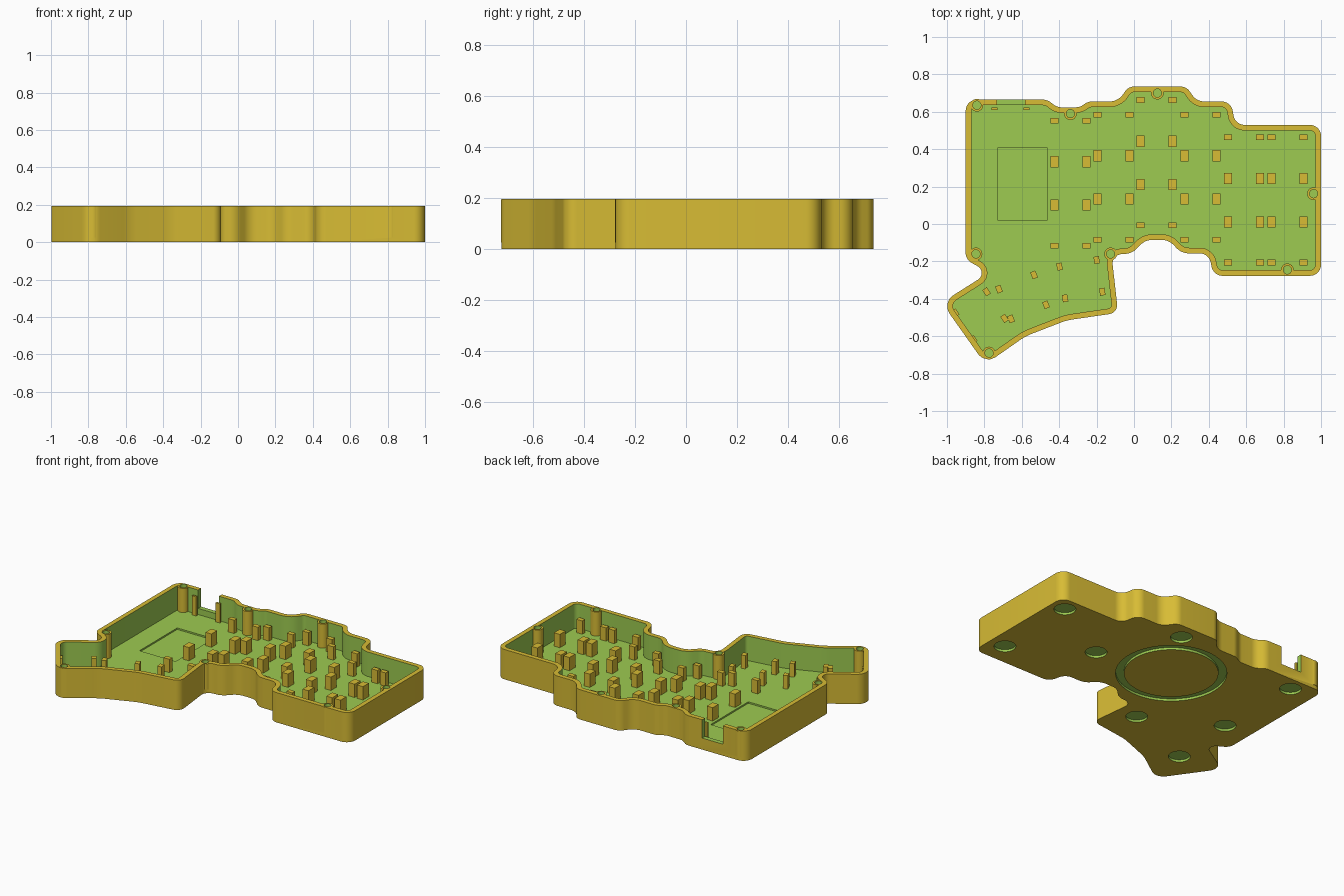
import bpy, bmesh, math
from mathutils import Vector, Matrix

if "Cube" in bpy.data.objects:
    bpy.data.objects.remove(bpy.data.objects["Cube"])

H, FLOOR, WALL = 0.195, 0.035, 0.03


def material(name, rgb):
    m = bpy.data.materials.new(name)
    m.diffuse_color = (*rgb, 1)
    m.use_nodes = True
    m.node_tree.nodes["Principled BSDF"].inputs["Base Color"].default_value = m.diffuse_color
    return m


YELLOW = material("yellow plastic", (0.686, 0.503, 0.035))
GREEN = material("green inside", (0.337, 0.597, 0.082))


def make_object(name, bm, mat=0):
    bmesh.ops.recalc_face_normals(bm, faces=bm.faces)
    for f in bm.faces:
        f.material_index = mat
    me = bpy.data.meshes.new(name)
    bm.to_mesh(me)
    bm.free()
    me.materials.append(YELLOW)
    me.materials.append(GREEN)
    ob = bpy.data.objects.new(name, me)
    bpy.context.collection.objects.link(ob)
    return ob


def prism(bm, pts, z0, z1):
    low = [bm.verts.new((x, y, z0)) for x, y in pts]
    top = [bm.verts.new((x, y, z1)) for x, y in pts]
    bm.faces.new(low[::-1])
    bm.faces.new(top)
    n = len(pts)
    for i in range(n):
        j = (i + 1) % n
        bm.faces.new((low[i], low[j], top[j], top[i]))


def box(bm, x, y, w, d, z0, z1, angle=0):
    rot = Matrix.Rotation(math.radians(angle), 2)
    pts = [rot @ Vector((sx * w / 2, sy * d / 2)) + Vector((x, y))
           for sx, sy in ((-1, -1), (1, -1), (1, 1), (-1, 1))]
    prism(bm, pts, z0, z1)


def circle(x, y, r, n=32):
    return [(x + r * math.cos(2 * math.pi * i / n),
             y + r * math.sin(2 * math.pi * i / n)) for i in range(n)]


def ring(bm, x, y, r0, r1, z0, z1, n=64):
    loops = [[bm.verts.new((px, py, z)) for px, py in circle(x, y, r, n)]
             for r, z in ((r0, z0), (r1, z0), (r1, z1), (r0, z1))]
    for a in range(4):
        p, q = loops[a], loops[(a + 1) % 4]
        for i in range(n):
            j = (i + 1) % n
            bm.faces.new((p[i], p[j], q[j], q[i]))


def rounded(corners, steps=10):
    """Round every corner (x, y, radius) of a closed polygon."""
    out, n = [], len(corners)
    for i, (x, y, r) in enumerate(corners):
        p = Vector((x, y))
        a = Vector(corners[i - 1][:2]) - p
        b = Vector(corners[(i + 1) % n][:2]) - p
        half = a.angle(b) / 2
        t = min(r / math.tan(half), 0.48 * a.length, 0.48 * b.length)
        r = t * math.tan(half)
        c = p + (a.normalized() + b.normalized()).normalized() * (r / math.sin(half))
        s, e = p + a.normalized() * t - c, p + b.normalized() * t - c
        sweep = math.atan2(s.x * e.y - s.y * e.x, s.dot(e))
        for k in range(steps + 1):
            out.append(c + Matrix.Rotation(sweep * k / steps, 2) @ s)
    return out


def inset(pts, d):
    """Offset a clockwise outline inwards."""
    out, n = [], len(pts)
    for i, p in enumerate(pts):
        a = (p - pts[i - 1]).normalized()
        b = (pts[(i + 1) % n] - p).normalized()
        na, nb = Vector((a.y, -a.x)), Vector((b.y, -b.x))
        m = (na + nb).normalized()
        out.append(p + m * (d / m.dot(na)))
    return out


def boolean(ob, other, operation):
    mod = ob.modifiers.new("cut", 'BOOLEAN')
    mod.operation, mod.solver, mod.object = operation, 'EXACT', other
    bpy.context.view_layer.update()
    dg = bpy.context.evaluated_depsgraph_get()
    me = bpy.data.meshes.new_from_object(ob.evaluated_get(dg))
    ob.modifiers.clear()
    ob.data = me
    bpy.data.objects.remove(other)


# Case outline, clockwise: x, y, corner radius
outline = rounded([
    (-.90, .665, .06), (-.465, .665, .07), (-.41, .624, .07), (-.29, .624, .07),
    (-.245, .655, .07), (-.085, .655, .09), (-.03, .735, .06), (.28, .735, .06),
    (.335, .655, .08), (.52, .655, .06), (.54, .53, .06), (1.0, .53, .06),
    (1.0, -.277, .06), (.425, -.277, .06), (.40, -.157, .06), (.255, -.157, .09),
    (.185, -.085, .09), (.06, -.085, .09), (-.01, -.157, .09), (-.12, -.165, .08),
    (-.085, -.475, .05), (-.36, -.515, .3), (-.58, -.60, .3), (-.795, -.75, .07),
    (-1.028, -.42, .07), (-.775, -.26, .05), (-.90, -.19, .06)])

# Case body, hollowed by the cavity
bm = bmesh.new()
prism(bm, outline, 0, H)
case = make_object("case", bm)
bm = bmesh.new()
prism(bm, inset(outline, WALL), FLOOR, H + 0.1)
boolean(case, make_object("cavity_cutter", bm, 1), 'DIFFERENCE')

# Screw posts
posts = [(-.84, .635), (-.34, .59), (.125, .70), (.96, .162),
         (.82, -.245), (-.125, -.16), (-.845, -.16), (-.775, -.69)]
bm = bmesh.new()
for x, y in posts:
    prism(bm, circle(x, y, 0.034), 0.025, H - 0.002)
boolean(case, make_object("screw_posts", bm), 'UNION')

# Screw holes, cable notch, display recess, foot recesses and magnet groove
bm = bmesh.new()
for x, y in posts:
    prism(bm, circle(x, y, 0.022, 24), 0.07, H + 0.1)
box(bm, -.658, .665, .15, .10, .075, H + 0.1)
box(bm, -.596, .215, .262, .39, FLOOR - 0.01, FLOOR + 0.02)
feet = [(.90, .435), (.89, -.13), (.43, .163), (.157, .624),
        (-.245, -.267), (-.715, -.012), (-.732, .571), (-.742, -.466)]
for x, y in feet:
    prism(bm, circle(x, y, 0.065), -0.05, 0.015)
ring(bm, -.07, .26, .28, .33, -0.05, 0.015)
boolean(case, make_object("detail_cutter", bm, 1), 'DIFFERENCE')
case.data.shade_smooth()
case.data.set_sharp_from_angle(angle=math.radians(30))

# Key support pegs: four rows of pairs in each column
bm = bmesh.new()
for x, top in ((-.34, .553), (-.11, .585), (.12, .663), (.355, .585), (.588, .463), (.82, .463)):
    for drop, depth in ((0, .03), (.22, .06), (.452, .06), (.669, .03)):
        for side in (-1, 1):
            box(bm, x + side * .086, top - drop, .043, depth, FLOOR - .005, .122)
make_object("key_pegs", bm)

# Thumb key pegs: four around each turned key centre
bm = bmesh.new()
for x, y, angle in ((-.284, -.295, 10), (-.596, -.39, 22), (-.824, -.49, 34)):
    rot = Matrix.Rotation(math.radians(angle), 2)
    for sx in (-1, 1):
        for sy in (-1, 1):
            p = rot @ Vector((sx * .101, sy * .086)) + Vector((x, y))
            box(bm, p.x, p.y, .029, .039, FLOOR - .005, .122, angle)
make_object("thumb_pegs", bm)

# Thin clips beside the cable notch
bm = bmesh.new()
for side in (-1, 1):
    box(bm, -.66 + side * .086, .617, .032, .013, FLOOR - .005, .16)
make_object("cable_clips", bm)
